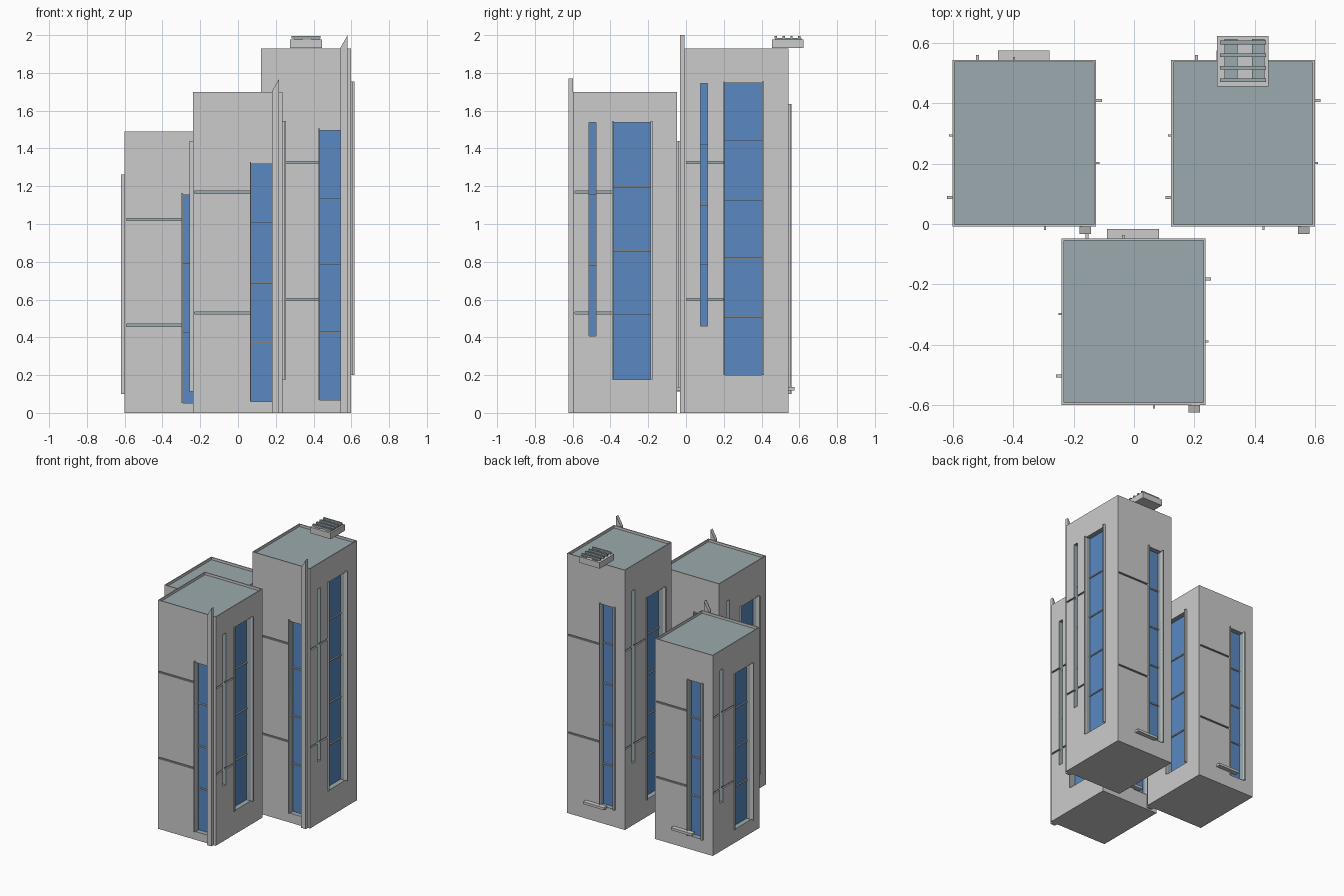
import bpy, bmesh

if "Cube" in bpy.data.objects:
    bpy.data.objects.remove(bpy.data.objects["Cube"])

W, D = 0.475, 0.55          # tower footprint
DEPTH = 0.04                # window recess


def material(name, rgb):
    m = bpy.data.materials.new(name)
    m.diffuse_color = (*rgb, 1)
    m.use_nodes = True
    m.node_tree.nodes["Principled BSDF"].inputs["Base Color"].default_value = m.diffuse_color
    return m


WALL = material("wall", (0.55, 0.57, 0.55))
TRIM = material("trim", (0.70, 0.71, 0.69))
DARK = material("slate", (0.33, 0.40, 0.42))
GLASS = material("glass", (0.10, 0.25, 0.55))


def boxes(name, items, mat, origin):
    """One object made of axis-aligned boxes given as (x0, x1, y0, y1, z0, z1)."""
    bm = bmesh.new()
    for x0, x1, y0, y1, z0, z1 in items:
        vs = bmesh.ops.create_cube(bm, size=1)["verts"]
        for v in vs:
            v.co = ((x0 + x1) / 2 + v.co.x * (x1 - x0),
                    (y0 + y1) / 2 + v.co.y * (y1 - y0),
                    (z0 + z1) / 2 + v.co.z * (z1 - z0))
    return finish(name, bm, mat, origin)


def finish(name, bm, mat, origin):
    me = bpy.data.meshes.new(name)
    bm.to_mesh(me)
    bm.free()
    me.materials.append(mat)
    ob = bpy.data.objects.new(name, me)
    ob.location = (*origin, 0)
    bpy.context.collection.objects.link(ob)
    return ob


def on_side(side, u0, u1, z0, z1, d0, d1):
    """Box on a facade: u along the wall, d outward from it."""
    if side == "front":
        return (u0, u1, -d1, -d0, z0, z1)
    if side == "back":
        return (u0, u1, D + d0, D + d1, z0, z1)
    if side == "right":
        return (W + d0, W + d1, u0, u1, z0, z1)
    return (-d1, -d0, u0, u1, z0, z1)


# side, u range, z range as a fraction of tower height
WINDOWS = [("front", 0.309, 0.425, 0.036, 0.775),
           ("right", 0.213, 0.411, 0.104, 0.905),
           ("right", 0.085, 0.121, 0.239, 0.904),
           ("left", 0.101, 0.297, 0.067, 0.843),
           ("left", 0.429, 0.465, 0.239, 0.904),
           ("back", 0.088, 0.200, 0.067, 0.843)]
GROOVES = [("front", 0.010, 0.302), ("right", 0.010, 0.205),
           ("left", 0.305, 0.540), ("back", 0.207, 0.465)]
# side, u range, z fractions, projection
FRAMES = [("front", 0.302, 0.309, 0.036, 0.782, 0.012),
          ("right", 0.206, 0.213, 0.104, 0.909, 0.011),
          ("right", 0.411, 0.421, 0.104, 0.909, 0.019),
          ("left", 0.091, 0.101, 0.067, 0.847, 0.019),
          ("left", 0.297, 0.304, 0.067, 0.847, 0.011),
          ("back", 0.078, 0.088, 0.067, 0.847, 0.017),
          ("back", 0.200, 0.207, 0.067, 0.847, 0.011)]


def tower(label, origin, h):
    top = h - 0.018
    # wall block with window recesses and grooves cut in
    body = boxes(label + "_walls", [(0, W, 0, D, 0, top)], WALL, origin)
    body.data.materials.append(DARK)
    for p in body.data.polygons:
        if p.normal.z > 0.5:
            p.material_index = 1
    cuts = [on_side(s, u0, u1, a * h, b * h, -DEPTH, 0.03)
            for s, u0, u1, a, b in WINDOWS]
    cuts += [on_side(s, u0, u1, f * h - 0.006, f * h + 0.006, -0.012, 0.02)
             for s, u0, u1 in GROOVES for f in (0.311, 0.687)]
    cutter = boxes(label + "_cutter", cuts, DARK, origin)
    cutter.hide_render = True
    mod = body.modifiers.new("recesses", "BOOLEAN")
    mod.object, mod.operation, mod.solver = cutter, "DIFFERENCE", "EXACT"
    mod.use_self = True
    mod.material_mode = "TRANSFER"
    bpy.context.view_layer.objects.active = body
    bpy.ops.object.modifier_apply(modifier=mod.name)
    bpy.data.objects.remove(cutter)

    # glass and glazing bars
    glass, bars = [], []
    for s, u0, u1, a, b in WINDOWS:
        z0, z1 = a * h, b * h
        glass.append(on_side(s, u0, u1, z0, z1, -DEPTH - 0.005, -DEPTH + 0.004))
        n = round((z1 - z0) / 0.33)
        for i in range(1, n):
            z = z0 + (z1 - z0) * i / n
            bars.append(on_side(s, u0, u1, z - 0.004, z + 0.004,
                                -DEPTH, -DEPTH + 0.012))
    boxes(label + "_glass", glass, GLASS, origin)
    boxes(label + "_glazing_bars", bars, TRIM, origin)

    # upright window frames
    boxes(label + "_window_frames",
          [on_side(s, u0, u1, a * h, b * h, -0.01, d)
           for s, u0, u1, a, b, d in FRAMES], TRIM, origin)

    # roof parapet
    t = 0.007
    boxes(label + "_parapet",
          [(0, W, 0, t, top, h), (0, W, D - t, D, top, h),
           (0, t, t, D - t, top, h), (W - t, W, t, D - t, top, h)], TRIM, origin)

    # entrance canopy at the back
    boxes(label + "_canopy", [(0.150, 0.321, D - 0.005, D + 0.032, 0.119, 0.137)],
          TRIM, origin)

    # front fin with slanted top
    bm = bmesh.new()
    prof = [(0.420, 0), (0.457, 0), (0.457, h + 0.07), (0.420, h + 0.005)]
    face = bm.faces.new([bm.verts.new((x, -0.025, z)) for x, z in prof])
    ext = bmesh.ops.extrude_face_region(bm, geom=[face])["geom"]
    bmesh.ops.translate(bm, vec=(0, 0.025, 0),
                        verts=[g for g in ext if isinstance(g, bmesh.types.BMVert)])
    bmesh.ops.recalc_face_normals(bm, faces=bm.faces)
    finish(label + "_fin", bm, TRIM, origin)


tower("left_tower", (-0.600, -0.008), 1.49)
tower("middle_tower", (-0.239, -0.598), 1.70)
tower("right_tower", (0.123, -0.008), 1.93)

# rooftop vent box with slats, overhanging the tallest tower
boxes("vent_box", [(0.274, 0.444, 0.455, 0.622, 1.932, 1.977)], TRIM, (0, 0))
boxes("vent_rails", [(x, x + 0.042, 0.470, 0.612, 1.975, 1.984)
                     for x in (0.300, 0.390)], DARK, (0, 0))
boxes("vent_slats", [(0.284, 0.436, y - 0.006, y + 0.006, 1.982, 1.996)
                     for y in (0.475, 0.517, 0.558, 0.600)], DARK, (0, 0))
